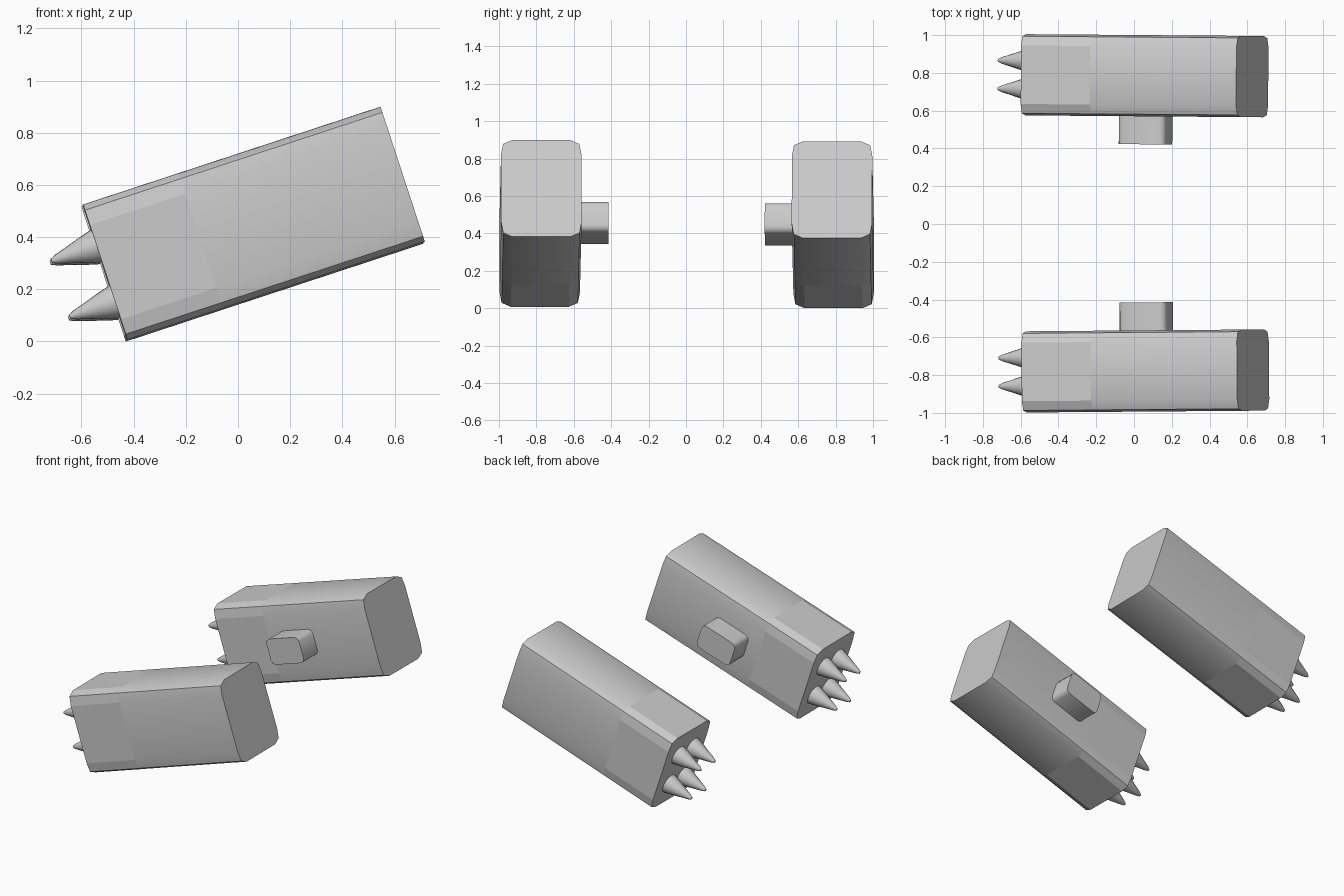
import bpy, bmesh, math
from mathutils import Matrix, Vector

if "Cube" in bpy.data.objects:
    bpy.data.objects.remove(bpy.data.objects["Cube"])

TILT = math.radians(-18.2)


def pod_matrix(s):
    """Pod frame: u along the pod, v outward, w up; s = +1 or -1 picks the side."""
    centre = Vector((0.056 if s > 0 else 0.06, s * (0.785 if s > 0 else 0.778),
                     0.446 if s > 0 else 0.453))
    toe = Matrix.Rotation(math.radians(-0.45), 4, 'Z')
    flip = Matrix.Diagonal((1, s, 1, 1))
    return Matrix.Translation(centre) @ flip @ toe @ Matrix.Rotation(TILT, 4, 'Y')


def finish(name, bm, mat, flat=lambda c: False, angle=30):
    """Place a part and shade it; 'flat' picks faces to keep faceted."""
    bmesh.ops.recalc_face_normals(bm, faces=bm.faces)
    for f in bm.faces:
        f.smooth = not flat(f.calc_center_median())
    for e in bm.edges:
        e.smooth = e.calc_face_angle(0) < math.radians(angle)
    bm.transform(mat)
    bmesh.ops.recalc_face_normals(bm, faces=bm.faces)
    me = bpy.data.meshes.new(name)
    bm.to_mesh(me)
    bm.free()
    ob = bpy.data.objects.new(name, me)
    bpy.context.collection.objects.link(ob)
    return ob


def loft(rings):
    """Skin a list of equal-length closed rings and cap both ends."""
    bm = bmesh.new()
    vs = [[bm.verts.new(p) for p in r] for r in rings]
    n = len(vs[0])
    for a, b in zip(vs, vs[1:]):
        for i in range(n):
            bm.faces.new((a[i], a[(i + 1) % n], b[(i + 1) % n], b[i]))
    bm.faces.new(vs[0])
    bm.faces.new(vs[-1])
    return bm


# one quarter of the chamfered pod section (v, w)
QUARTER = [(0.215, 0.19), (0.204, 0.25), (0.155, 0.272)]
SECTION = (QUARTER + [(-v, w) for v, w in reversed(QUARTER)]
           + [(-v, -w) for v, w in QUARTER] + [(v, -w) for v, w in reversed(QUARTER)])
# warhead profile (u, radius)
SPIKE = [(-0.58, 0.066), (-0.61, 0.063), (-0.66, 0.049), (-0.71, 0.033),
         (-0.76, 0.018), (-0.782, 0.008)]

for side, s in (("left", 1), ("right", -1)):
    m = pod_matrix(s)

    # pod body: faceted nose section, smooth rear section
    rings = [[(u, v, w) for v, w in SECTION] for u in (-0.6, -0.215, 0.6)]
    finish(side + "_pod", loft(rings), m,
           flat=lambda c: c.x < -0.215 or c.x > 0.59)

    # mounting peg on the inner face
    bm = bmesh.new()
    bmesh.ops.create_cube(bm, size=1, matrix=Matrix.Translation((0.008, -0.273, 0.0))
                          @ Matrix.Diagonal((0.262, 0.18, 0.17, 1)))
    edges = [e for e in bm.edges
             if abs((e.verts[0].co - e.verts[1].co).normalized().y) > 0.9]
    bmesh.ops.bevel(bm, geom=edges, offset=0.03, segments=2, affect='EDGES', profile=0.5)
    finish(side + "_mount_peg", bm, m, angle=50)

    # four pointed warheads in the nose
    for row, w0 in enumerate((0.105, -0.12)):
        for col, v0 in enumerate((-0.075, 0.075)):
            rings = [[(u, v0 + r * math.cos(k * math.tau / 16),
                       w0 + r * math.sin(k * math.tau / 16)) for k in range(16)]
                     for u, r in SPIKE]
            finish(f"{side}_warhead_{row}_{col}", loft(rings), m, angle=40)
